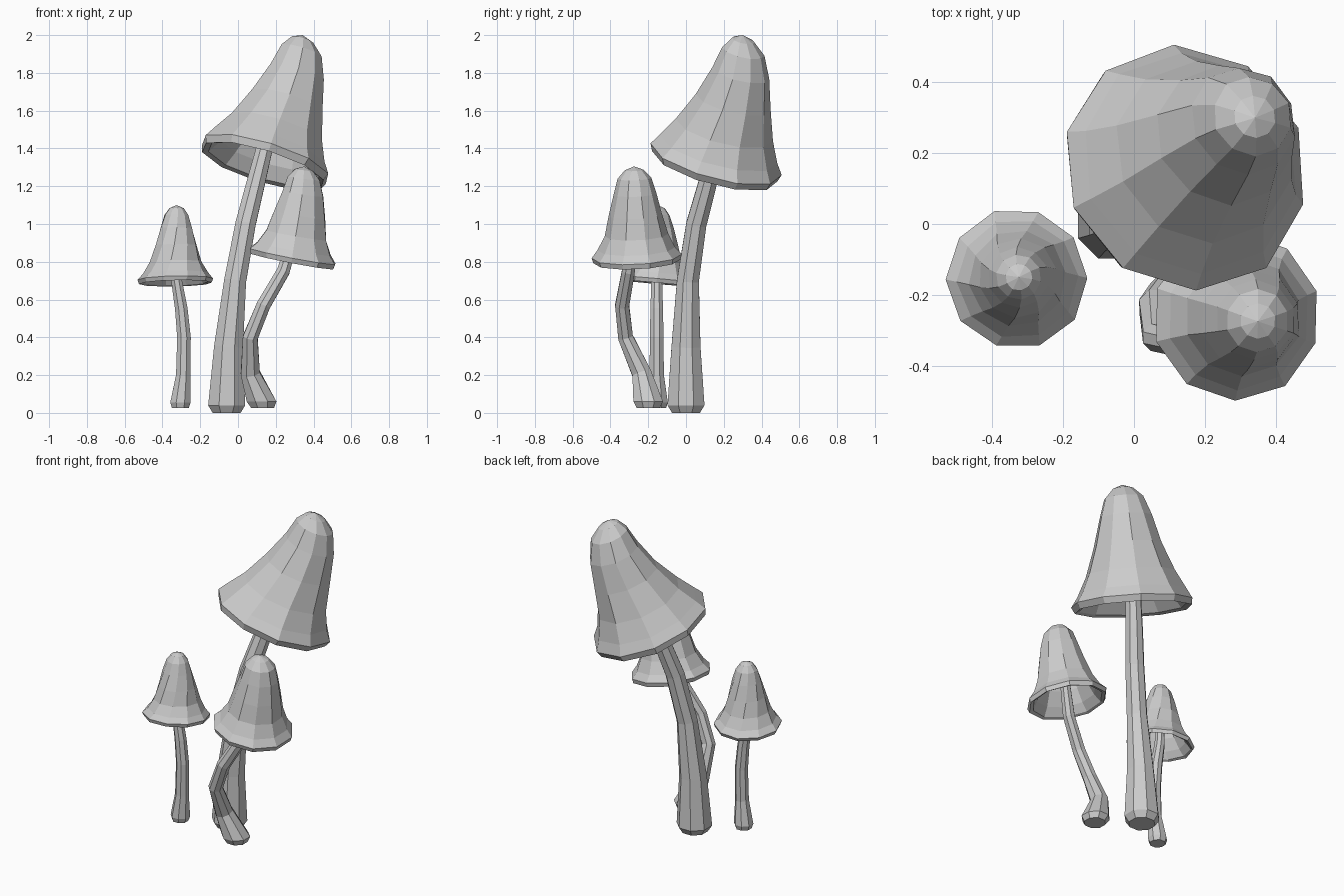
import bpy, bmesh, math, random
from mathutils import Vector

random.seed(4)
cube = bpy.data.objects.get("Cube")
if cube:
    bpy.data.objects.remove(cube)

grey = bpy.data.materials.new("plain_grey")
grey.use_nodes = True
grey.diffuse_color = (0.6, 0.6, 0.6, 1)
grey.node_tree.nodes["Principled BSDF"].inputs["Base Color"].default_value = (0.6, 0.6, 0.6, 1)

UP = Vector((0, 0, 1))


def ring(bm, centre, axis, radius, sides, phase, jitter=0.0):
    """Polygon of vertices around a centre, square to the axis."""
    turn = UP.rotation_difference(axis)
    verts = []
    for i in range(sides):
        a = phase + math.tau * i / sides
        r = radius * (1 + random.uniform(-jitter, jitter))
        verts.append(bm.verts.new(centre + turn @ Vector((r * math.cos(a), r * math.sin(a), 0))))
    return verts


def bridge(bm, a, b):
    n = len(a)
    for i in range(n):
        j = (i + 1) % n
        bm.faces.new((a[i], a[j], b[j], b[i]))


def finish(bm, name):
    bmesh.ops.recalc_face_normals(bm, faces=bm.faces)
    mesh = bpy.data.meshes.new(name)
    bm.to_mesh(mesh)
    bm.free()
    mesh.materials.append(grey)
    bpy.context.collection.objects.link(bpy.data.objects.new(name, mesh))


def stalk(name, path, sides=8):
    """Tapered tube along points given as x, y, z, radius."""
    bm = bmesh.new()
    pts = [Vector(p[:3]) for p in path]
    rings = []
    for i, p in enumerate(path):
        axis = pts[min(i + 1, len(pts) - 1)] - pts[max(i - 1, 0)]
        if i < 2:
            axis = UP
        rings.append(ring(bm, pts[i], axis, p[3], sides, math.pi / sides))
    for a, b in zip(rings, rings[1:]):
        bridge(bm, a, b)
    bm.faces.new(rings[0])
    bm.faces.new(rings[-1])
    finish(bm, name)


# Inside and lip of every bell: share of height, share of rim radius
LIP = [(0.75, 0.3), (0.5, 0.45), (0.25, 0.58), (0.08, 0.74), (-0.02, 0.88), (-0.035, 0.96), (0.02, 1.0)]
# Heights of the outer rings above the lip
LEVELS = (0.1, 0.25, 0.47, 0.7, 0.87, 0.96)


def cap(name, rim, tip, radius, outer, phase, facing, twist=0.0, bulge=(0, 0, 0), sides=10):
    """Hollow bell from rim centre to tip; the rim plane looks along facing."""
    bm = bmesh.new()
    rim, tip, bulge = Vector(rim), Vector(tip), Vector(bulge)
    facing = Vector(facing).normalized()
    axis = tip - rim
    rings = []
    for t, r in LIP + list(zip(LEVELS, outer)):
        centre = rim + axis * t + bulge * (6.75 * t * t * (1 - t))
        tilt = facing.lerp(axis.normalized(), max(t, 0))
        rings.append(ring(bm, centre, tilt, radius * r, sides, math.radians(phase) + twist * t, 0.015))
    for a, b in zip(rings, rings[1:]):
        bridge(bm, a, b)
    bm.faces.new(rings[0])
    top = bm.verts.new(tip)
    last = rings[-1]
    for i in range(sides):
        bm.faces.new((last[i], last[(i + 1) % sides], top))
    finish(bm, name)


# Tall mushroom
stalk("tall_stalk", [(-0.06, 0, 0, 0.08), (-0.06, 0, 0.04, 0.106), (-0.05, 0, 0.35, 0.083),
                     (-0.015, 0.01, 0.7, 0.063), (0.04, 0.055, 1.0, 0.058),
                     (0.09, 0.11, 1.2, 0.053), (0.14, 0.16, 1.4, 0.047), (0.19, 0.19, 1.6, 0.04)])
cap("tall_cap", (0.14, 0.155, 1.33), (0.342, 0.3, 2.0), 0.36,
    (0.89, 0.73, 0.56, 0.43, 0.32, 0.17), -15, (0.31, 0.27, 1), bulge=(0.028, 0.035, 0))

# Middle mushroom with a crooked stalk
stalk("middle_stalk", [(0.13, -0.2, 0.025, 0.065), (0.125, -0.2, 0.06, 0.085), (0.065, -0.235, 0.21, 0.055),
                       (0.065, -0.32, 0.4, 0.043), (0.135, -0.338, 0.57, 0.04),
                       (0.24, -0.305, 0.75, 0.037), (0.3, -0.27, 0.95, 0.03)])
cap("middle_cap", (0.29, -0.26, 0.82), (0.35, -0.275, 1.305), 0.24,
    (0.86, 0.7, 0.59, 0.475, 0.37, 0.21), 17, (0.19, -0.05, 1), bulge=(0.01, 0, 0))

# Small mushroom
stalk("small_stalk", [(-0.305, -0.15, 0.025, 0.048), (-0.305, -0.15, 0.055, 0.058), (-0.29, -0.155, 0.2, 0.041),
                      (-0.286, -0.155, 0.4, 0.039), (-0.3, -0.155, 0.55, 0.036),
                      (-0.325, -0.155, 0.7, 0.031), (-0.33, -0.155, 0.85, 0.025)])
cap("small_cap", (-0.33, -0.155, 0.7), (-0.325, -0.15, 1.1), 0.2,
    (0.85, 0.69, 0.56, 0.43, 0.32, 0.19), 0, (-0.02, 0.09, 1), twist=0.5)
